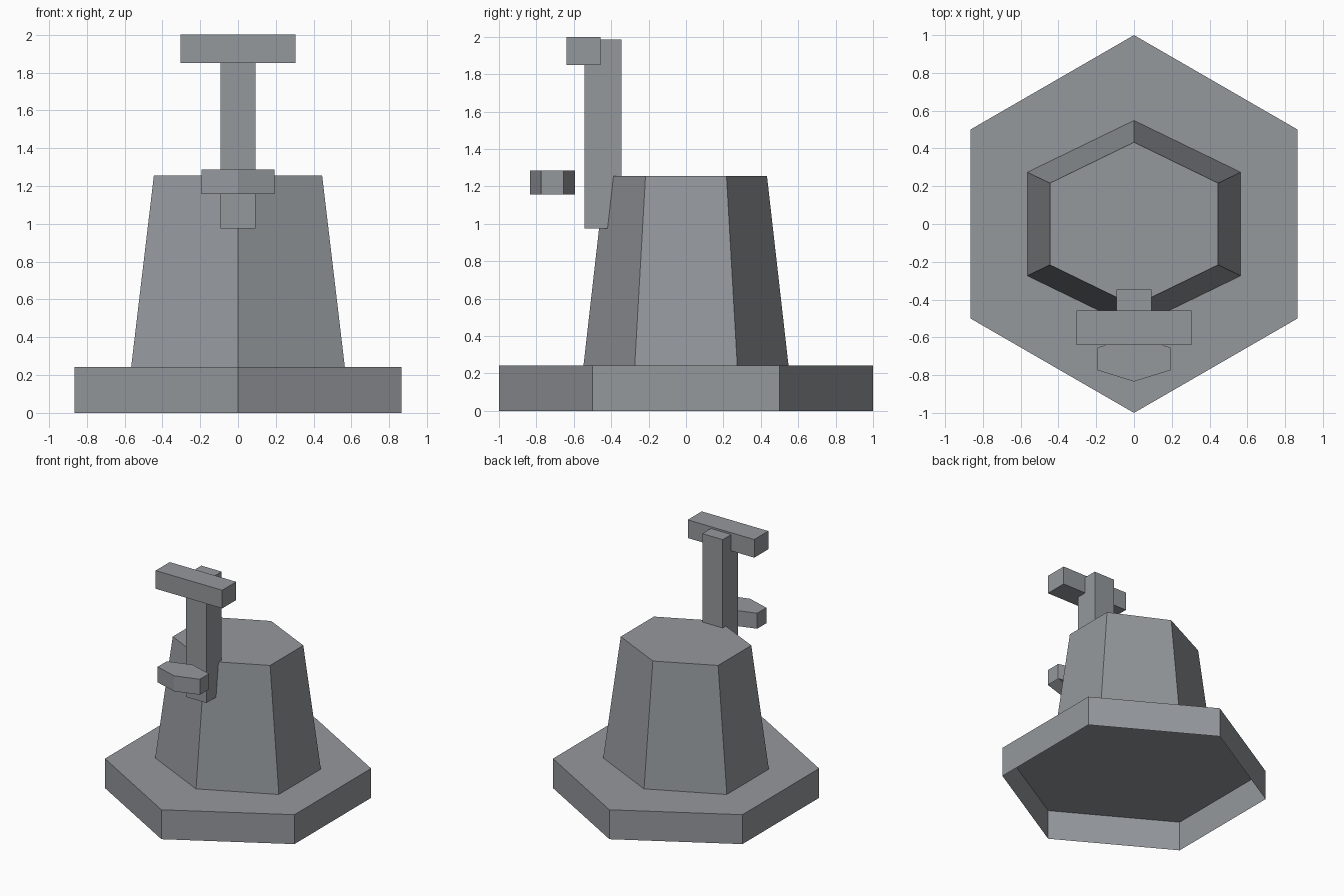
import bpy, bmesh, math

if "Cube" in bpy.data.objects:
    bpy.data.objects.remove(bpy.data.objects["Cube"])

grey = bpy.data.materials.new("stone grey")
grey.diffuse_color = (0.30, 0.315, 0.335, 1)
grey.use_nodes = True
grey.node_tree.nodes["Principled BSDF"].inputs["Base Color"].default_value = grey.diffuse_color


def finish(bm, name):
    bmesh.ops.recalc_face_normals(bm, faces=bm.faces)
    mesh = bpy.data.meshes.new(name)
    bm.to_mesh(mesh)
    bm.free()
    mesh.materials.append(grey)
    obj = bpy.data.objects.new(name, mesh)
    bpy.context.collection.objects.link(obj)
    return obj


def hex_shell(name, cy, bottom, top):
    """Six-sided shell, open underneath; bottom and top are (x half width, y half width, z)."""
    bm = bmesh.new()
    rings = []
    for rx, ry, z in (bottom, top):
        ring = []
        for i in range(6):
            a = math.radians(90 + 60 * i)
            x = rx * math.cos(a) / math.cos(math.radians(30))
            ring.append(bm.verts.new((x, cy + ry * math.sin(a), z)))
        rings.append(ring)
    low, high = rings
    for i in range(6):
        j = (i + 1) % 6
        bm.faces.new((low[i], low[j], high[j], high[i]))
    bm.faces.new(high)
    return finish(bm, name)


def box(name, x, y, z):
    """Box from (min, max) ranges."""
    bm = bmesh.new()
    bmesh.ops.create_cube(bm, size=1)
    for v in bm.verts:
        v.co = [r[0] + (c + 0.5) * (r[1] - r[0]) for c, r in zip(v.co, (x, y, z))]
    return finish(bm, name)


# Wide plinth and the tapered tower on it
hex_shell("plinth", 0, (0.866, 1.0, 0), (0.866, 1.0, 0.243))
hex_shell("tower", 0, (0.565, 0.548, 0.243), (0.445, 0.433, 1.255))

# Upright post with crossbar, and the small ledge in front of it
box("post", (-0.093, 0.093), (-0.544, -0.346), (0.976, 1.985))
box("crossbar", (-0.304, 0.304), (-0.64, -0.457), (1.85, 2.0))
hex_shell("ledge", -0.714, (0.193, 0.12, 1.158), (0.193, 0.12, 1.286))
